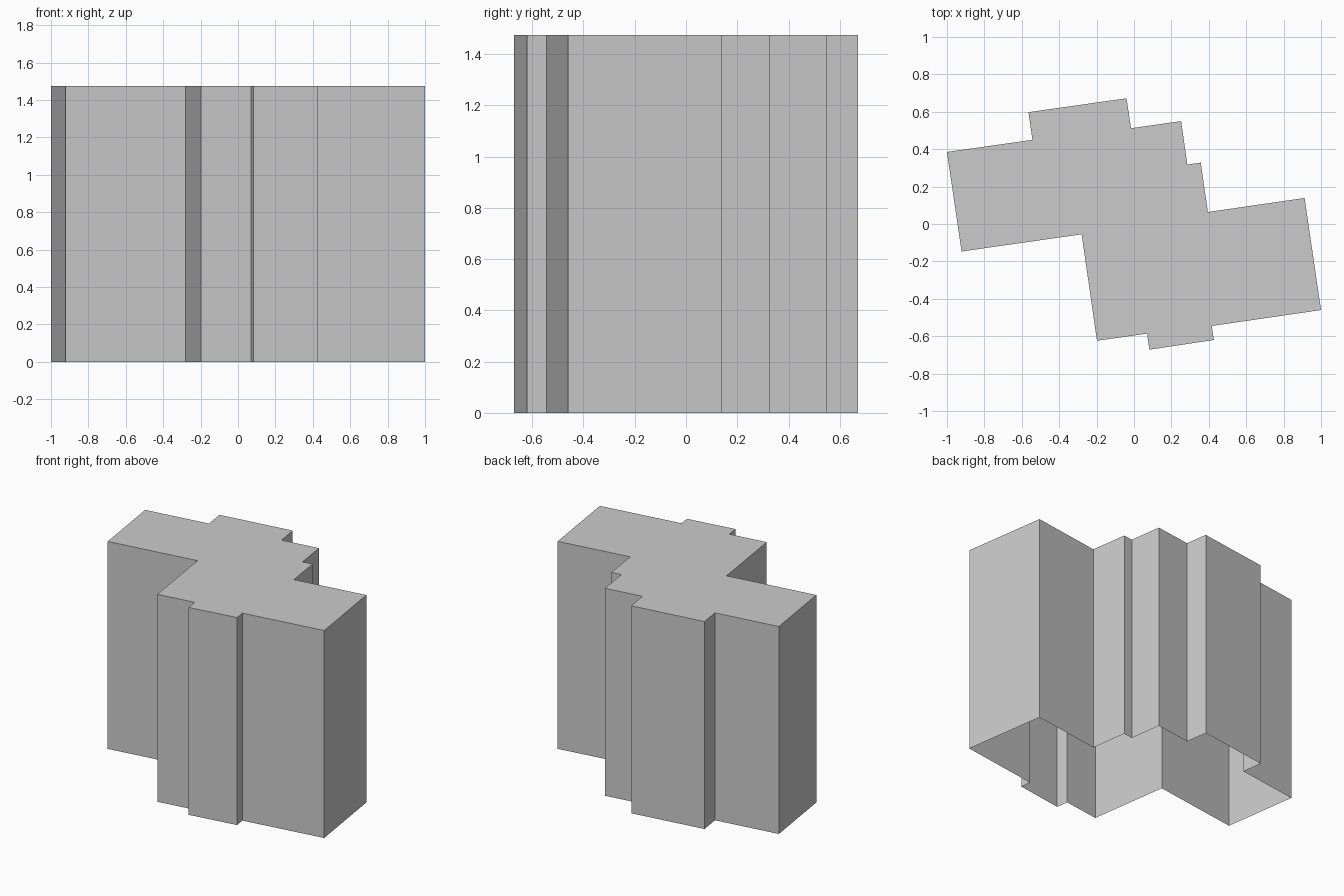
import bpy, bmesh

if "Cube" in bpy.data.objects:
    bpy.data.objects.remove(bpy.data.objects["Cube"])

HEIGHT = 1.475

# Stepped building footprint, counter-clockwise
FOOTPRINT = [
    (-1.0, 0.385), (-0.922, -0.147), (-0.28, -0.055), (-0.198, -0.624),
    (0.07, -0.586), (0.082, -0.672), (0.427, -0.62), (0.416, -0.545),
    (1.0, -0.46), (0.912, 0.139), (0.395, 0.064), (0.357, 0.328),
    (0.285, 0.318), (0.252, 0.55), (-0.016, 0.512), (-0.04, 0.672),
    (-0.564, 0.598), (-0.543, 0.45),
]

bm = bmesh.new()

# Flat roof, facing up
roof = bm.faces.new([bm.verts.new((x, y, HEIGHT)) for x, y in FOOTPRINT])
roof.normal_update()

# Walls dropped to the ground; the underside stays open
walls = bmesh.ops.extrude_edge_only(bm, edges=list(roof.edges))
for v in walls["geom"]:
    if isinstance(v, bmesh.types.BMVert):
        v.co.z = 0.0
bmesh.ops.recalc_face_normals(bm, faces=bm.faces)
bm.normal_update()
if roof.normal.z < 0:
    bmesh.ops.reverse_faces(bm, faces=list(bm.faces))

mesh = bpy.data.meshes.new("building_block")
bm.to_mesh(mesh)
bm.free()
bpy.context.collection.objects.link(bpy.data.objects.new("building_block", mesh))
